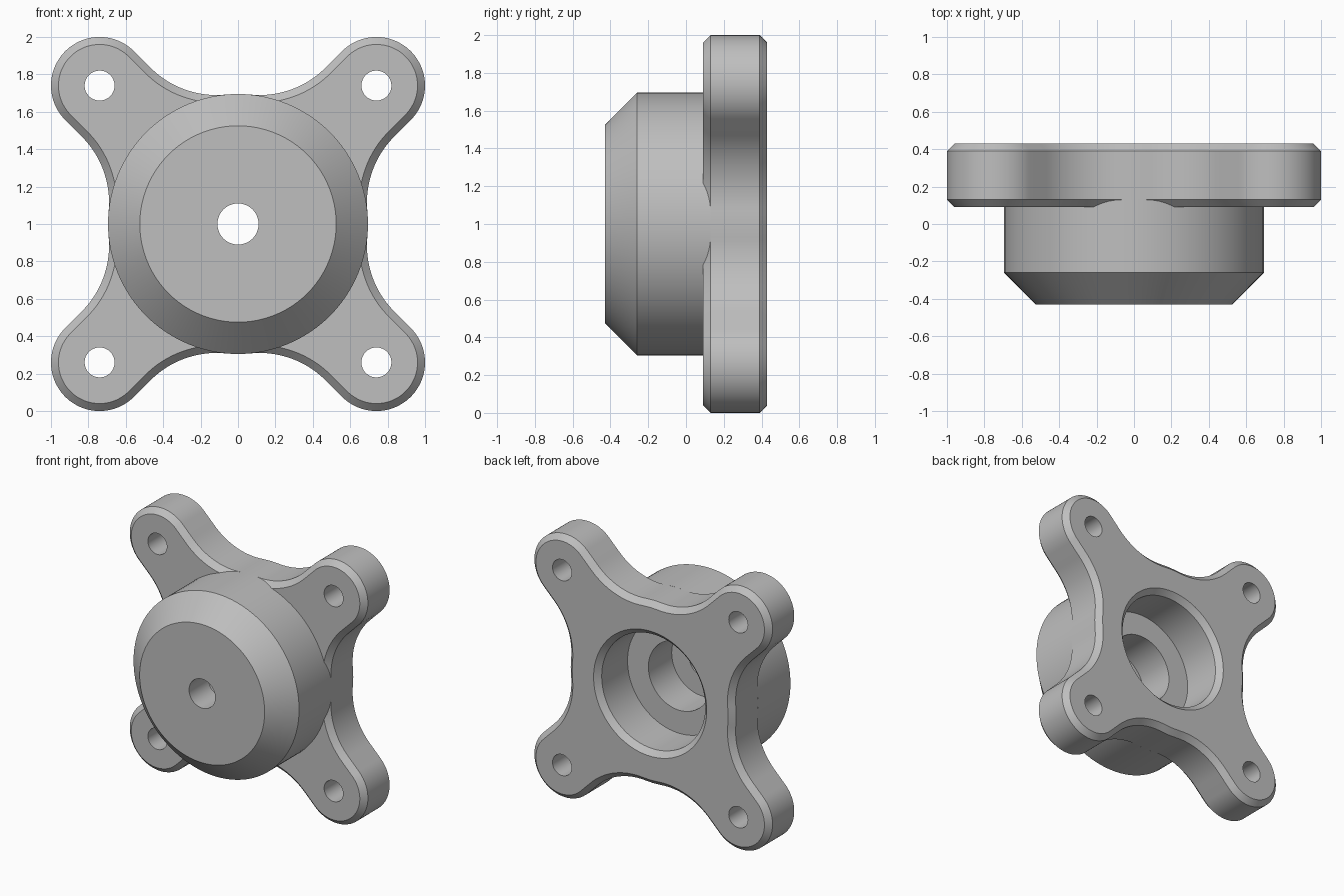
import bpy
import bmesh
from math import sin, cos, radians, atan2, sqrt, tau

cube = bpy.data.objects.get("Cube")
if cube:
    bpy.data.objects.remove(cube, do_unlink=True)

grey = bpy.data.materials.new("cast grey")
grey.use_nodes = True
grey.diffuse_color = (0.52, 0.52, 0.52, 1)
grey.node_tree.nodes["Principled BSDF"].inputs["Base Color"].default_value = (0.52, 0.52, 0.52, 1)

MID = 1.0            # height of the hub axis
HUB, LOBE, FILLET = 0.695, 0.26, 0.5
BOLT = 0.74          # bolt offset in x and z
BACK, FRONT, CHAMFER = 0.43, 0.09, 0.04


def skin(name, rings, closed):
    """Join rings of points with quads; close as a torus or with end caps."""
    bm = bmesh.new()
    loops = [[bm.verts.new(p) for p in ring] for ring in rings]
    pairs = list(zip(loops, loops[1:]))
    if closed:
        pairs.append((loops[-1], loops[0]))
    else:
        bm.faces.new(loops[0])
        bm.faces.new(loops[-1])
    for a, b in pairs:
        for i in range(len(a)):
            j = (i + 1) % len(a)
            bm.faces.new((a[i], a[j], b[j], b[i]))
    bmesh.ops.recalc_face_normals(bm, faces=bm.faces)
    mesh = bpy.data.meshes.new(name)
    bm.to_mesh(mesh)
    bm.free()
    mesh.materials.append(grey)
    obj = bpy.data.objects.new(name, mesh)
    bpy.context.collection.objects.link(obj)
    return obj


def lathe(name, profile, closed, x=0, z=MID, n=96):
    """Turn (radius, y) points about an axis along y."""
    return skin(name, [[(x + r * cos(tau * k / n), y, z + r * sin(tau * k / n))
                        for k in range(n)] for r, y in profile], closed)


def arc(cx, cz, r, start, end, n):
    return [(cx + r * cos(start + (end - start) * k / n),
             cz + r * sin(start + (end - start) * k / n)) for k in range(n + 1)]


def outline(inset):
    """Four rounded arms blended tangentially into the hub circle."""
    side = LOBE + FILLET
    along = sqrt((HUB + FILLET) ** 2 - side ** 2)
    low, high = (along - side) / sqrt(2), (along + side) / sqrt(2)
    touch = atan2(low, high)
    eighth, half = tau / 8, tau / 2
    r = FILLET + inset
    quarter = [(HUB - inset, 0)]
    quarter += arc(high, low, r, half + touch, 3 * eighth, 20)
    quarter += arc(BOLT, BOLT, LOBE - inset, -eighth, 3 * eighth, 40)
    quarter += arc(low, high, r, 7 * eighth, 3 * half / 2 - touch, 20)
    points = []
    for k in range(4):
        c, s = cos(k * tau / 4), sin(k * tau / 4)
        points += [(x * c - z * s, x * s + z * c) for x, z in quarter]
    return points


def smooth(obj):
    bpy.ops.object.select_all(action="DESELECT")
    obj.select_set(True)
    bpy.context.view_layer.objects.active = obj
    bpy.ops.object.shade_smooth_by_angle(angle=radians(25))


# Hub: turned shell with chamfered nose, stepped bore and shaft hole
hub = lathe("hub", [(0.11, -0.43), (0.525, -0.43), (HUB, -0.26), (HUB, FRONT + CHAMFER),
                    (0.435, FRONT), (0.435, 0.08), (0.26, 0.08),
                    (0.26, -0.2), (0.11, -0.2)], True)

# Flange: four-armed plate with chamfered rims
levels = [(FRONT, CHAMFER), (FRONT + CHAMFER, 0), (BACK - CHAMFER, 0), (BACK, CHAMFER)]
flange = skin("flange", [[(x, y, z + MID) for x, z in outline(i)] for y, i in levels], False)

# Cutters: countersunk bore and four bolt holes
cutters = [lathe("bore_cutter", [(0.435, 0), (0.435, BACK - CHAMFER), (0.475, BACK),
                                 (0.475, BACK + 0.1)], False)]
for sx in (-1, 1):
    for sz in (-1, 1):
        cutters.append(lathe("bolt_cutter", [(0.08, 0), (0.08, 0.6)], False,
                             sx * BOLT, MID + sz * BOLT, 48))
for cutter in cutters:
    cutter.hide_render = True
    mod = flange.modifiers.new("cut", "BOOLEAN")
    mod.operation = "DIFFERENCE"
    mod.solver = "EXACT"
    mod.object = cutter

# Apply the cuts and drop the cutters
bpy.context.view_layer.update()
graph = bpy.context.evaluated_depsgraph_get()
cut_mesh = bpy.data.meshes.new_from_object(flange.evaluated_get(graph))
flange.modifiers.clear()
flange.data = cut_mesh
for cutter in cutters:
    bpy.data.objects.remove(cutter, do_unlink=True)

for obj in (hub, flange):
    smooth(obj)
